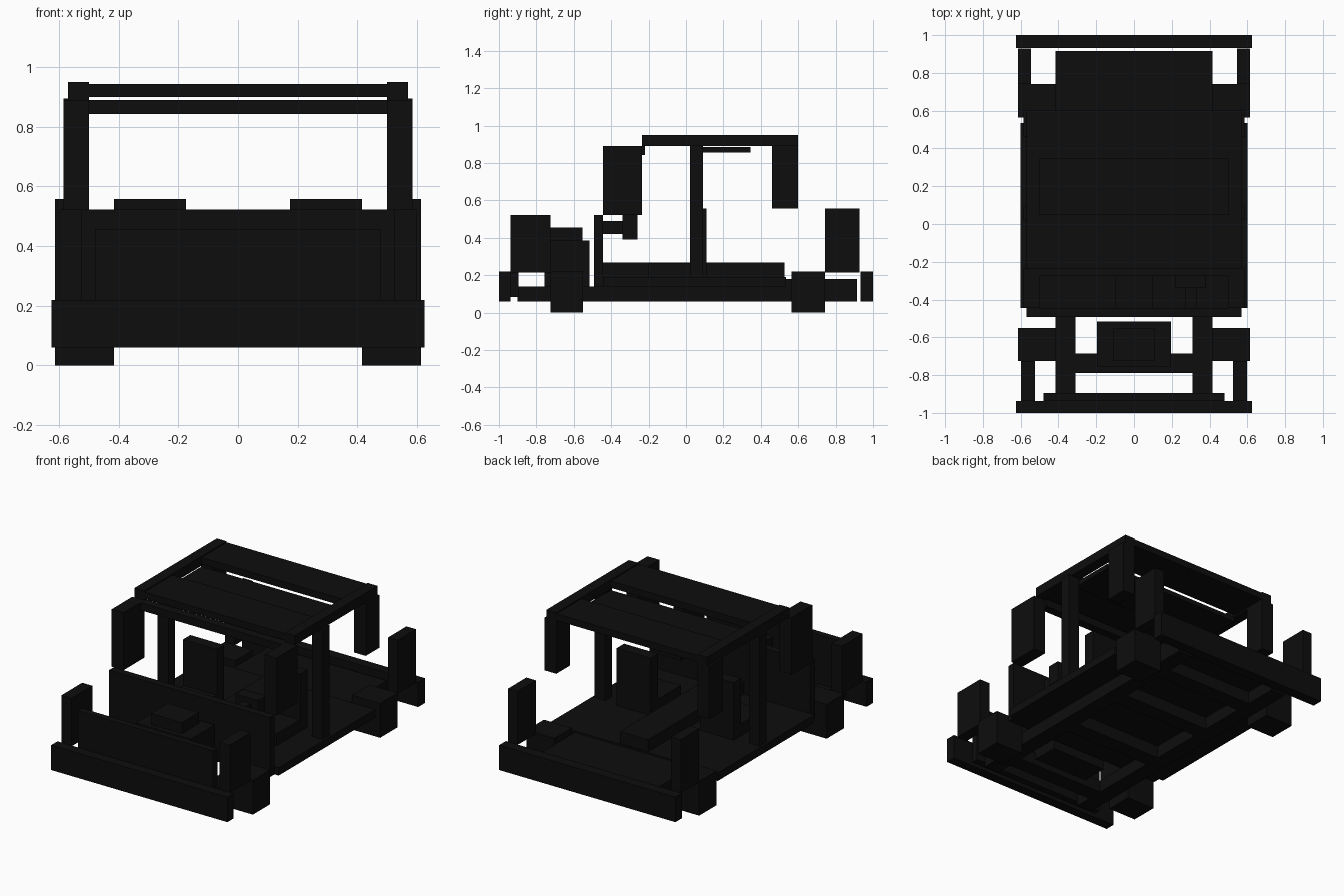
import bpy

old = bpy.data.objects.get("Cube")
if old:
    bpy.data.objects.remove(old, do_unlink=True)

# Single near-black paint
BLACK = (0.004, 0.004, 0.004, 1)
black = bpy.data.materials.new("matte_black")
black.use_nodes = True
black.diffuse_color = BLACK
black.node_tree.nodes["Principled BSDF"].inputs["Base Color"].default_value = BLACK


def box(name, x, y, z):
    """Box from (min, max) ranges on each axis."""
    mid = [(a + b) / 2 for a, b in (x, y, z)]
    bpy.ops.mesh.primitive_cube_add(size=1, location=mid)
    ob = bpy.context.object
    ob.name = name
    ob.scale = [b - a for a, b in (x, y, z)]
    bpy.ops.object.transform_apply(location=False, rotation=False, scale=True)
    ob.data.materials.append(black)
    return ob


def centred(name, half, y, z):
    return box(name, (-half, half), y, z)


def pair(name, x, y, z):
    box("left_" + name, x, y, z)
    box("right_" + name, (-x[1], -x[0]), y, z)


# Chassis: rails, crossmembers, floor pans
pair("chassis_rail", (0.31, 0.415), (-0.9, 0.915), (0.06, 0.14))
for i, y in enumerate((-0.737, -0.2, 0.25, 0.65)):
    centred(f"crossmember_{i}", 0.31, (y - 0.052, y + 0.052), (0.06, 0.14))
centred("cabin_floor", 0.6, (-0.445, 0.535), (0.14, 0.19))
centred("rear_floor", 0.415, (0.535, 0.915), (0.14, 0.18))
centred("tunnel", 0.1, (-0.45, 0.527), (0.19, 0.267))

# Bumpers and wheel blocks
centred("front_bumper", 0.625, (-1, -0.937), (0.06, 0.22))
centred("rear_bumper", 0.625, (0.933, 1), (0.06, 0.22))
pair("front_wheel", (0.415, 0.613), (-0.725, -0.55), (0, 0.22))
pair("rear_wheel", (0.415, 0.613), (0.565, 0.742), (0, 0.22))

# Front end: nose panel, lamps, engine, firewall
centred("nose_panel", 0.48, (-0.937, -0.895), (0.085, 0.455))
pair("front_lamp_post", (0.525, 0.598), (-0.937, -0.725), (0.215, 0.522))
centred("engine", 0.195, (-0.757, -0.515), (0.1, 0.385))
centred("air_filter", 0.11, (-0.725, -0.553), (0.385, 0.455))
centred("firewall", 0.57, (-0.492, -0.445), (0.14, 0.522))

# Rear corner posts
pair("rear_post", (0.545, 0.613), (0.742, 0.928), (0.215, 0.558))

# Cabin pillars and roof
pair("front_pillar", (0.5, 0.585), (-0.445, -0.235), (0.522, 0.89))
pair("middle_pillar", (0.51, 0.585), (0.022, 0.092), (0.19, 0.895))
pair("rear_pillar", (0.5, 0.585), (0.46, 0.6), (0.558, 0.895))
pair("roof_rail", (0.5, 0.57), (-0.235, 0.6), (0.89, 0.95))
centred("roof_header", 0.5, (-0.275, -0.218), (0.842, 0.89))
centred("front_roof_panel", 0.5, (-0.235, 0.05), (0.9, 0.943))
centred("middle_roof_panel", 0.5, (0.05, 0.345), (0.855, 0.885))
centred("rear_roof_panel", 0.5, (0.345, 0.6), (0.9, 0.943))

# Seats and steering
pair("seat_cushion", (0.175, 0.415), (-0.2, 0.11), (0.19, 0.265))
pair("seat_back", (0.175, 0.415), (0.035, 0.11), (0.265, 0.558))
box("steering_wheel", (0.22, 0.38), (-0.34, -0.258), (0.39, 0.522))
box("steering_column", (0.27, 0.33), (-0.445, -0.34), (0.42, 0.49))
